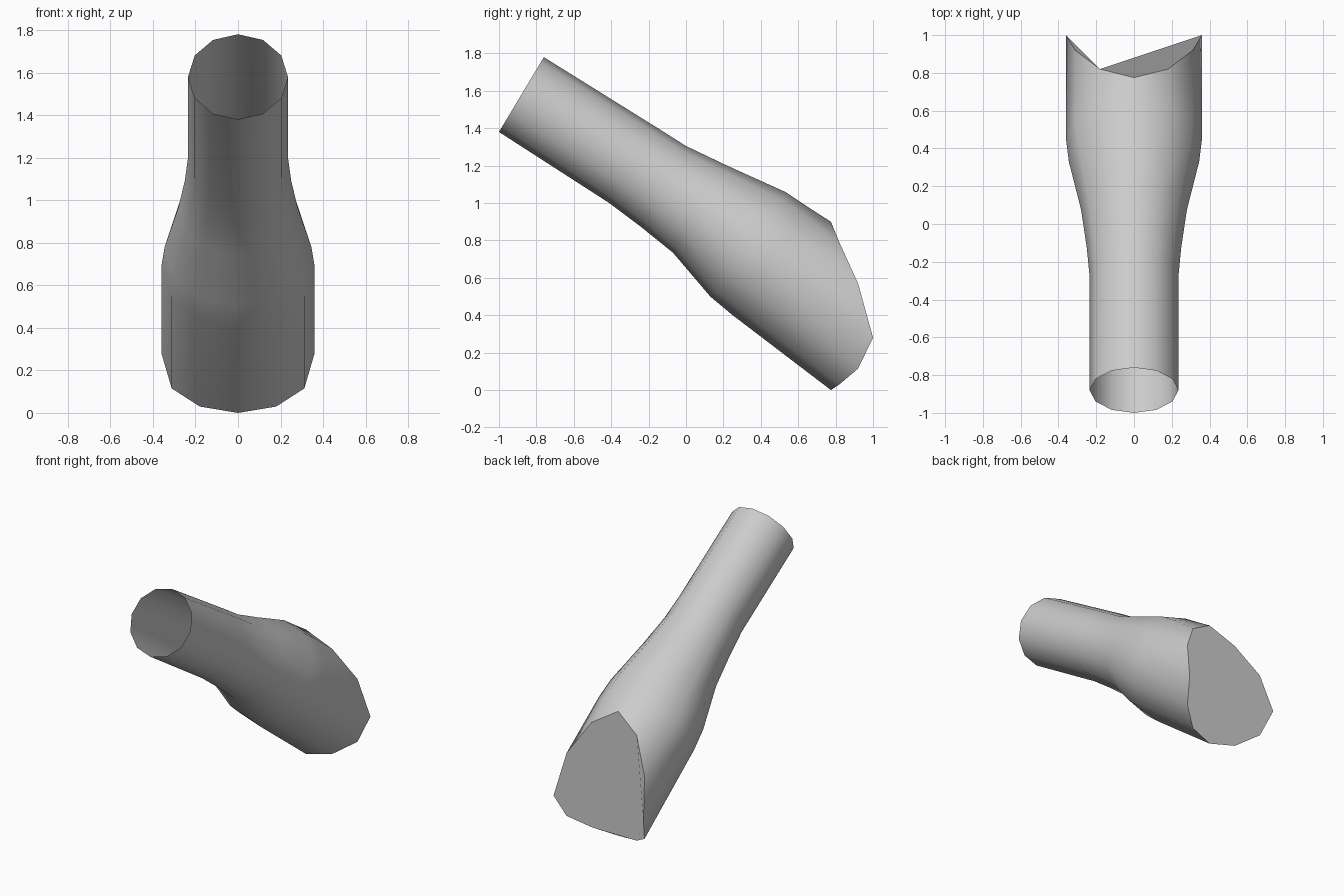
import bpy, bmesh, math

if "Cube" in bpy.data.objects:
    bpy.data.objects.remove(bpy.data.objects["Cube"])

SIDES = 12

mat = bpy.data.materials.new("light grey")
mat.diffuse_color = (0.6, 0.6, 0.6, 1)
mat.use_nodes = True
mat.node_tree.nodes["Principled BSDF"].inputs["Base Color"].default_value = mat.diffuse_color

# Cross-sections along the pipe: top (y, z), bottom (y, z), half width
sections = [
    ((-0.76, 1.78), (-1.00, 1.38), 0.235),
    ((-0.15, 1.40), (-0.41, 1.00), 0.235),
    ((0.00, 1.305), (-0.25, 0.88), 0.25),
    ((0.22, 1.20), (-0.07, 0.735), 0.28),
    ((0.53, 1.06), (0.13, 0.50), 0.345),
    ((0.65, 0.98), (0.25, 0.40), 0.36),
]
# Saddle-cut lower end: (y, z) from top to bottom, mirrored in x
saddle = [(0.775, 0.90), (0.82, 0.79), (0.92, 0.57), (1.0, 0.28),
          (0.92, 0.115), (0.82, 0.03), (0.775, 0.0)]

bm = bmesh.new()
rings = []
for (ty, tz), (by, bz), w in sections:
    ring = []
    for i in range(SIDES):
        a = 2 * math.pi * i / SIDES
        c = math.cos(a)
        ring.append(bm.verts.new((w * math.sin(a),
                                  (ty + by) / 2 + c * (ty - by) / 2,
                                  (tz + bz) / 2 + c * (tz - bz) / 2)))
    rings.append(ring)
end = []
for i in range(SIDES):
    y, z = saddle[min(i, SIDES - i)]
    end.append(bm.verts.new((0.36 * math.sin(2 * math.pi * i / SIDES), y, z)))
rings.append(end)

# Smooth outer wall, open at the upper end
for r0, r1 in zip(rings, rings[1:]):
    for i in range(SIDES):
        j = (i + 1) % SIDES
        bm.faces.new((r0[i], r0[j], r1[j], r1[i])).smooth = True
# Flat-shaded cap on the lower end
cap = bm.faces.new(end)
bm.normal_update()
if cap.normal.y < 0:
    cap.normal_flip()
wall = [f for f in bm.faces if f is not cap]
if sum(f.normal.x * f.calc_center_median().x for f in wall) < 0:
    bmesh.ops.reverse_faces(bm, faces=wall)
for e in cap.edges:
    e.smooth = False

mesh = bpy.data.meshes.new("flared_pipe")
bm.to_mesh(mesh)
bm.free()
mesh.materials.append(mat)
bpy.context.collection.objects.link(bpy.data.objects.new("flared_pipe", mesh))
